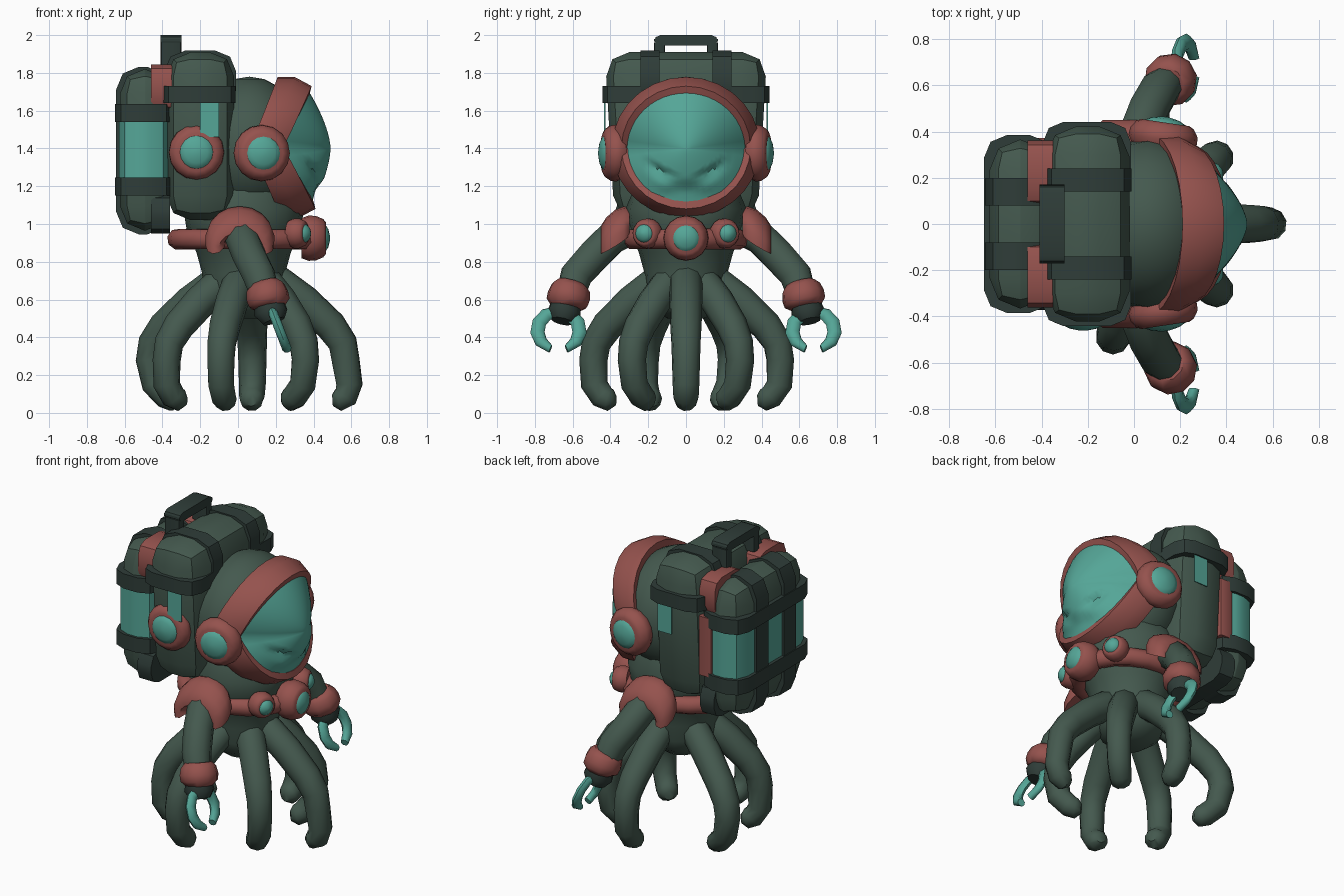
import bpy, bmesh
from math import sin, cos, pi, radians, exp
from mathutils import Vector

if "Cube" in bpy.data.objects:
    bpy.data.objects.remove(bpy.data.objects["Cube"])


def material(name, rgb):
    m = bpy.data.materials.new(name)
    m.use_nodes = True
    m.diffuse_color = (*rgb, 1)
    m.node_tree.nodes["Principled BSDF"].inputs["Base Color"].default_value = (*rgb, 1)
    return m


GREEN = material("sea_green_skin", (.058, .1, .077))
DARK = material("dark_green_straps", (.028, .046, .04))
RED = material("dusty_red_trim", (.3, .085, .075))
TEAL = material("teal_glass", (.09, .38, .31))


def finish(name, bm, mat, angle=50):
    bmesh.ops.recalc_face_normals(bm, faces=bm.faces)
    mesh = bpy.data.meshes.new(name)
    bm.to_mesh(mesh)
    bm.free()
    mesh.materials.append(mat)
    ob = bpy.data.objects.new(name, mesh)
    bpy.context.collection.objects.link(ob)
    bpy.ops.object.select_all(action='DESELECT')
    ob.select_set(True)
    bpy.context.view_layer.objects.active = ob
    bpy.ops.object.shade_smooth_by_angle(angle=radians(angle))


def loft(name, rings, mat, loop=False, end_cap=True):
    """Skin a list of vertex rings; loop joins last to first, else cap the ends."""
    bm = bmesh.new()
    vs = [[bm.verts.new(p) for p in ring] for ring in rings]
    n = len(vs[0])
    for i in range(len(vs) if loop else len(vs) - 1):
        a, b = vs[i], vs[(i + 1) % len(vs)]
        for j in range(n):
            k = (j + 1) % n
            bm.faces.new((a[j], a[k], b[k], b[j]))
    if not loop:
        bm.faces.new(vs[0])
        if end_cap:
            bm.faces.new(vs[-1])
    finish(name, bm, mat)


def tube(name, path, radii, mat, sides=10, loop=False):
    pts = [Vector(p) for p in path]
    n = len(pts)
    rings, side = [], None
    for i, p in enumerate(pts):
        if loop:
            t = pts[(i + 1) % n] - pts[i - 1]
        else:
            t = pts[min(i + 1, n - 1)] - pts[max(i - 1, 0)]
        t.normalize()
        side = t.orthogonal() if side is None else side - t * side.dot(t)
        side.normalize()
        up = t.cross(side)
        r = radii[i] if isinstance(radii, (list, tuple)) else radii
        rings.append([p + (side * cos(2 * pi * j / sides) + up * sin(2 * pi * j / sides)) * r
                      for j in range(sides)])
    loft(name, rings, mat, loop)


def lathe(name, origin, axis, profile, mat, sides=16):
    """Turn (radius, height) pairs about an axis."""
    axis = Vector(axis).normalized()
    o = Vector(origin)
    tube(name, [o + axis * h for _, h in profile], [r for r, _ in profile], mat, sides)


def rbox(name, lo, hi, bevel, mat, axis=None, taper=1):
    """Rounded box, narrowed in y at the base; with an axis only edges along it are rounded."""
    bm = bmesh.new()
    bmesh.ops.create_cube(bm, size=1)
    for v in bm.verts:
        narrow = taper if v.co.z < 0 else 1
        v.co = [l + (h - l) * (c + .5) for l, h, c in zip(lo, hi, v.co)]
        v.co.y *= narrow
    edges = [e for e in bm.edges if axis is None
             or abs((e.verts[0].co - e.verts[1].co).normalized()[axis]) > .9]
    bmesh.ops.bevel(bm, geom=edges, offset=bevel, segments=2, profile=.5, affect='EDGES')
    finish(name, bm, mat, 35)


def knob(name, origin, axis, r, depth):
    o, a = Vector(origin), Vector(axis).normalized()
    lathe(name + "_rim", o, a, [(r * .88, 0), (r, depth * .3), (r * .98, depth * .6),
                                (r * .84, depth * .9), (r * .7, depth), (r * .5, depth)], RED)
    lathe(name + "_lens", o + a * depth * .9, a,
          [(r * .63, 0), (r * .58, .012), (r * .4, .026), (r * .1, .035)], TEAL)


# Torso
lathe("torso", (.03, 0, 0), (0, 0, 1), [(.1, .5), (.18, .56), (.215, .64), (.22, .74), (.25, .85),
                                        (.3, .96), (.32, 1.08), (.27, 1.2)], GREEN)

# Head
bm = bmesh.new()
bmesh.ops.create_uvsphere(bm, u_segments=20, v_segments=12, radius=1)
for v in bm.verts:
    v.co = Vector((.06 + v.co.x * .3, v.co.y * .37, 1.41 + v.co.z * .37))
finish("head", bm, GREEN)


# Visor frame, swept back at the sides
def rim_x(t):
    base = .3 if cos(t) > 0 else .32
    return .15 + (base - .15) * abs(cos(t)) ** .95


section = [(-.09, .385), (0, .385), (.09, .335), (.08, .295), (-.09, .32)]
frame = []
for i in range(28):
    t = 2 * pi * i / 28
    frame.append([(rim_x(t) + dx, r * 1.02 * sin(t), 1.405 + r * .97 * cos(t)) for dx, r in section])
loft("visor_frame", frame, RED, loop=True)


# Domed visor with a pressed-in scowl
def visor_point(s, t):
    y, z = .32 * s * sin(t), 1.4 + .31 * s * cos(t)
    x = .49 - (.42 - rim_x(t)) * s ** 1.6
    w = abs(y)
    brow = 1.23 + .5 * w
    if z < brow:
        x -= .035 * exp(-((w - .14) / .07) ** 2) * max(0, 1 - (brow - z) / .08)
    arch = 1.235 - .5 * max(0, w - .05)
    if z < arch:
        x -= min(.03, (arch - z) * .5) * (1 - s ** 4)
    return (x, y, z)


loft("visor", [[visor_point(s / 20, 2 * pi * j / 48) for j in range(48)]
               for s in range(1, 21)], TEAL, end_cap=False)

# Collar and chest lens
tube("collar", [(.02 + .34 * cos(2 * pi * i / 20), .28 * sin(2 * pi * i / 20), .92)
                for i in range(20)], .056, RED, 8, loop=True)
knob("chest_lens", (.335, 0, .925), (1, 0, 0), .12, .13)

for s, side in ((1, "left"), (-1, "right")):
    knob(side + "_collar_lens", (.275, s * .19, .95), (1, s * .4, 0), .08, .09)
    knob(side + "_ear", (.12, s * .335, 1.375), (.15, s, 0), .15, .105)

    # Shoulder guard: a broad arch that slopes outward over the arm
    slope = Vector((0, s * .8, -.5)) * .1
    guard = []
    for i in range(11):
        b = radians(-12 + 20.4 * i)
        n = Vector((cos(b), 0, sin(b)))
        mid = Vector((.01, s * .375, .915)) + Vector((n.x * .13, 0, n.z * .105))
        guard.append([mid + n * .055 * cos(pi * q / 5) + slope * sin(pi * q / 5)
                      for q in range(10)])
    loft(side + "_shoulder_guard", guard, RED)

    # Arm, cuff and hand
    tube(side + "_arm", [(0, s * .27, .98), (.02, s * .39, .93), (.06, s * .49, .83),
                         (.11, s * .58, .73), (.15, s * .62, .6)],
         [.08, .09, .09, .088, .075], GREEN)
    tube(side + "_cuff", [(.138, s * .603, .685), (.145, s * .61, .66), (.155, s * .62, .62),
                          (.165, s * .63, .585), (.17, s * .635, .56)],
         [.08, .105, .115, .112, .085], RED)
    tube(side + "_hand", [(.16, s * .63, .6), (.175, s * .645, .53), (.19, s * .655, .485)],
         [.075, .09, .06], DARK)

    # Flattened pincer prongs
    down, across = Vector((.36, 0, -.93)), Vector((.93, 0, .36))
    for k in (-1, 1):
        rings = []
        for deg, width in ((2, .03), (35, .036), (65, .038), (95, .038), (125, .034), (158, .022)):
            a = radians(deg) * k
            out = Vector((0, sin(a), 0)) - down * cos(a)
            rings.append([Vector((.222, s * .675, .435)) + out * (.112 + width * cos(b))
                          + across * .025 * sin(b) for b in (pi * q / 4 for q in range(8))])
        loft(f"{side}_claw_{'outer' if k == s else 'inner'}", rings, TEAL)

    # Paired backpack fittings
    def pair(name, x, y, z, bevel, mat, axis):
        ys = sorted((s * y[0], s * y[1]))
        rbox(f"{side}_{name}", (x[0], ys[0], z[0]), (x[1], ys[1], z[1]), bevel, mat, axis)

    pair("tank_window", (-.2, -.1), (.427, .433), (1.46, 1.64), .001, TEAL, 1)
    pair("tank_strap", (-.39, -.01), (.14, .24), (1.6, 1.918), .11, DARK, 1)
    pair("handle_leg", (-.41, -.3), (.11, .17), (1.84, 1.96), .015, DARK, 2)
    pair("pack_strap", (-.645, -.36), (.08, .2), (.945, 1.832), .12, DARK, 1)
    pair("pack_trim", (-.46, -.35), (.08, .362), (1.6, 1.845), .07, RED, 0)

# Fittings found on one side only
knob("tank_knob", (-.22, -.35, 1.38), (0, -1, 0), .147, .085)
rbox("left_side_trim", (-.44, .3, 1.22), (-.35, .373, 1.6), .01, RED, 2)

# Front tank of the backpack
rbox("tank", (-.38, -.43, 1.02), (-.02, .43, 1.91), .13, GREEN, taper=.88)
rbox("tank_band", (-.395, -.442, 1.64), (-.012, .442, 1.73), .09, DARK, 2)
rbox("carry_handle", (-.41, -.17, 1.945), (-.3, .17, 2), .035, DARK, 0)

# Rear pack with glass belt and bands
rbox("pack", (-.625, -.365, .965), (-.36, .365, 1.82), .13, GREEN)
rbox("pack_glass", (-.63, -.37, 1.22), (-.365, .37, 1.57), .1, TEAL, 2)
rbox("pack_bottom_strap", (-.46, -.372, .95), (-.36, .372, 1.16), .08, DARK, 0)
for name, z in (("upper", 1.54), ("lower", 1.15)):
    rbox(name + "_pack_band", (-.65, -.385, z), (-.35, .385, z + .095), .1, DARK, 2)

# Tentacles: direction, widest reach and how far the foot curls back in
thick = [.08, .088, .088, .084, .078, .075, .071, .067, .061, .03]
for i, (deg, reach, foot) in enumerate([(0, .52, .5), (43, .42, .32), (87, .5, .43),
                                        (155, .57, .45), (207, .48, .42),
                                        (254, .51, .44), (317, .42, .32)]):
    a = radians(deg)
    shape = [(.05, .73), (reach * .32, .69), (reach * .58, .59), (reach * .85, .46),
             (reach * .97, .37), (reach, .28), ((reach + foot) / 2 + .03, .15),
             (foot + .02, .085), (foot - .02, .068), (foot - .05, .066)]
    tube(f"tentacle_{i + 1}", [(.05 + r * cos(a), r * sin(a), z) for r, z in shape],
         thick, GREEN)
